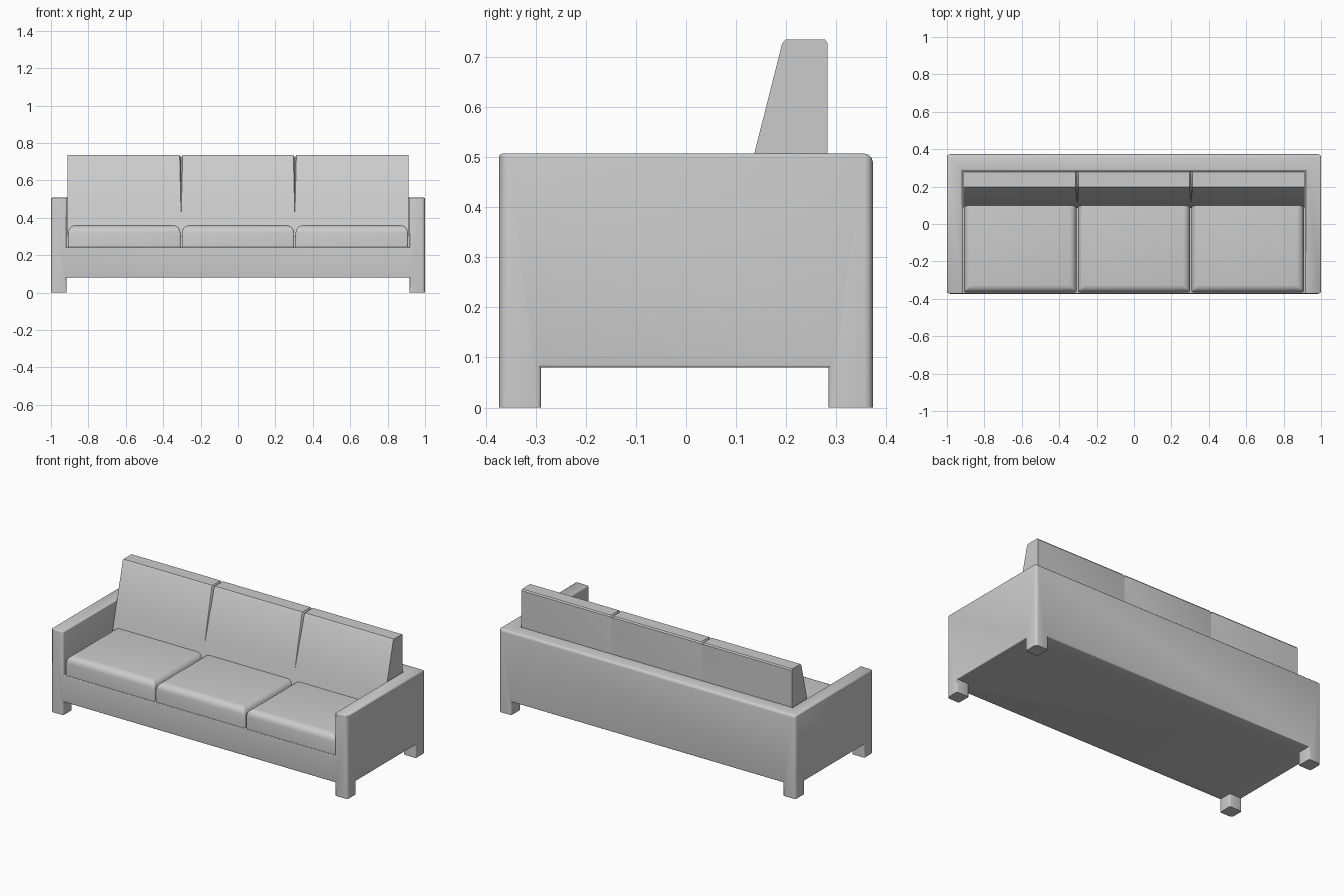
import bpy, bmesh
from itertools import product

if "Cube" in bpy.data.objects:
    bpy.data.objects.remove(bpy.data.objects["Cube"])


def finish(name, bm, width=0, segments=3, weight=None):
    bmesh.ops.recalc_face_normals(bm, faces=bm.faces)
    if weight:
        layer = bm.edges.layers.float.new("bevel_weight_edge")
        for e in bm.edges:
            e[layer] = weight(e)
    mesh = bpy.data.meshes.new(name)
    bm.to_mesh(mesh)
    bm.free()
    ob = bpy.data.objects.new(name, mesh)
    bpy.context.collection.objects.link(ob)
    bpy.ops.object.select_all(action="DESELECT")
    ob.select_set(True)
    bpy.context.view_layer.objects.active = ob
    if width:
        mod = ob.modifiers.new("Bevel", "BEVEL")
        mod.width = width
        mod.segments = segments
        mod.limit_method = "WEIGHT"
        bpy.ops.object.modifier_apply(modifier=mod.name)
    bpy.ops.object.shade_smooth_by_angle(angle=0.6)
    return ob


# Frame: arms, legs, base and back wall as one solid made of filled grid cells
xs = [-1, -0.917, 0.917, 1]
ys = [-0.373, -0.29, 0.285, 0.373]
zs = [0, 0.08, 0.243, 0.507]


def filled(i, j, k):
    if not all(0 <= n <= 2 for n in (i, j, k)):
        return False
    return (i != 1 and j != 1, True, i != 1 or j == 2)[k]


bm = bmesh.new()
for cell in product(range(3), repeat=3):
    if not filled(*cell):
        continue
    for axis, side in product(range(3), (0, 1)):
        other = list(cell)
        other[axis] += 2 * side - 1
        if filled(*other):
            continue
        u, v = [a for a in range(3) if a != axis]
        corners = []
        for du, dv in ((0, 0), (1, 0), (1, 1), (0, 1)):
            n = list(cell)
            n[axis] += side
            n[u] += du
            n[v] += dv
            corners.append(bm.verts.new((xs[n[0]], ys[n[1]], zs[n[2]])))
        bm.faces.new(corners)
bmesh.ops.remove_doubles(bm, verts=bm.verts, dist=1e-5)
bmesh.ops.recalc_face_normals(bm, faces=bm.faces)
bmesh.ops.dissolve_limit(bm, angle_limit=0.02, verts=bm.verts, edges=bm.edges)


def frame_weight(e):
    a, b = (v.co for v in e.verts)
    m = (a + b) / 2
    if m.z < 0.001 or not e.is_convex:
        return 0
    outer = abs(m.x) > 0.99 and abs(m.y) > 0.36
    rear_top = m.y > 0.36 and m.z > 0.5
    return 1 if outer or rear_top else 0.4


finish("sofa_frame", bm, 0.016, 3, frame_weight)


# Seat cushions with soft top edges
def seat_weight(e):
    a, b = (v.co for v in e.verts)
    if min(a.z, b.z) > 0.3:
        return 1
    return 0.2 if abs(a.z - b.z) > 0.05 else 0


for n, cx in enumerate((-0.608, 0, 0.608)):
    bm = bmesh.new()
    bmesh.ops.create_cube(bm, size=1)
    for v in bm.verts:
        v.co = (cx + v.co.x * 0.6, -0.105 + v.co.y * 0.52, 0.299 + v.co.z * 0.122)
    finish(f"seat_cushion_{n + 1}", bm, 0.04, 5, seat_weight)

# Sloping back cushion with two tapering seam grooves
# Profile points: y, z, seam width factor, groove offset in y and z
profile = [
    (0.283, 0.3, 0.1, 0, 0),
    (0.283, 0.69, 0.1, 0, 0),
    (0.283, 0.727, 1, -0.003, -0.008),
    (0.277, 0.735, 1, 0, -0.014),
    (0.199, 0.735, 1, 0.006, -0.014),
    (0.192, 0.727, 1, 0.012, -0.008),
    (0.117, 0.43, 0.1, 0, 0),
    (0.085, 0.3, 0.1, 0, 0),
]
columns = [(-0.912, 0, False)]
for seam in (-0.304, 0.304):
    columns += [(seam, -0.008, False), (seam, 0, True), (seam, 0.008, False)]
columns.append((0.912, 0, False))
bm = bmesh.new()
rings = [[bm.verts.new((x + dx * f, y + oy * groove, z + oz * groove))
          for y, z, f, oy, oz in profile] for x, dx, groove in columns]
count = len(profile)
for a, b in zip(rings, rings[1:]):
    for i in range(count):
        j = (i + 1) % count
        bm.faces.new((a[i], a[j], b[j], b[i]))
bm.faces.new(rings[0])
bm.faces.new(rings[-1])
finish("back_cushion", bm)
